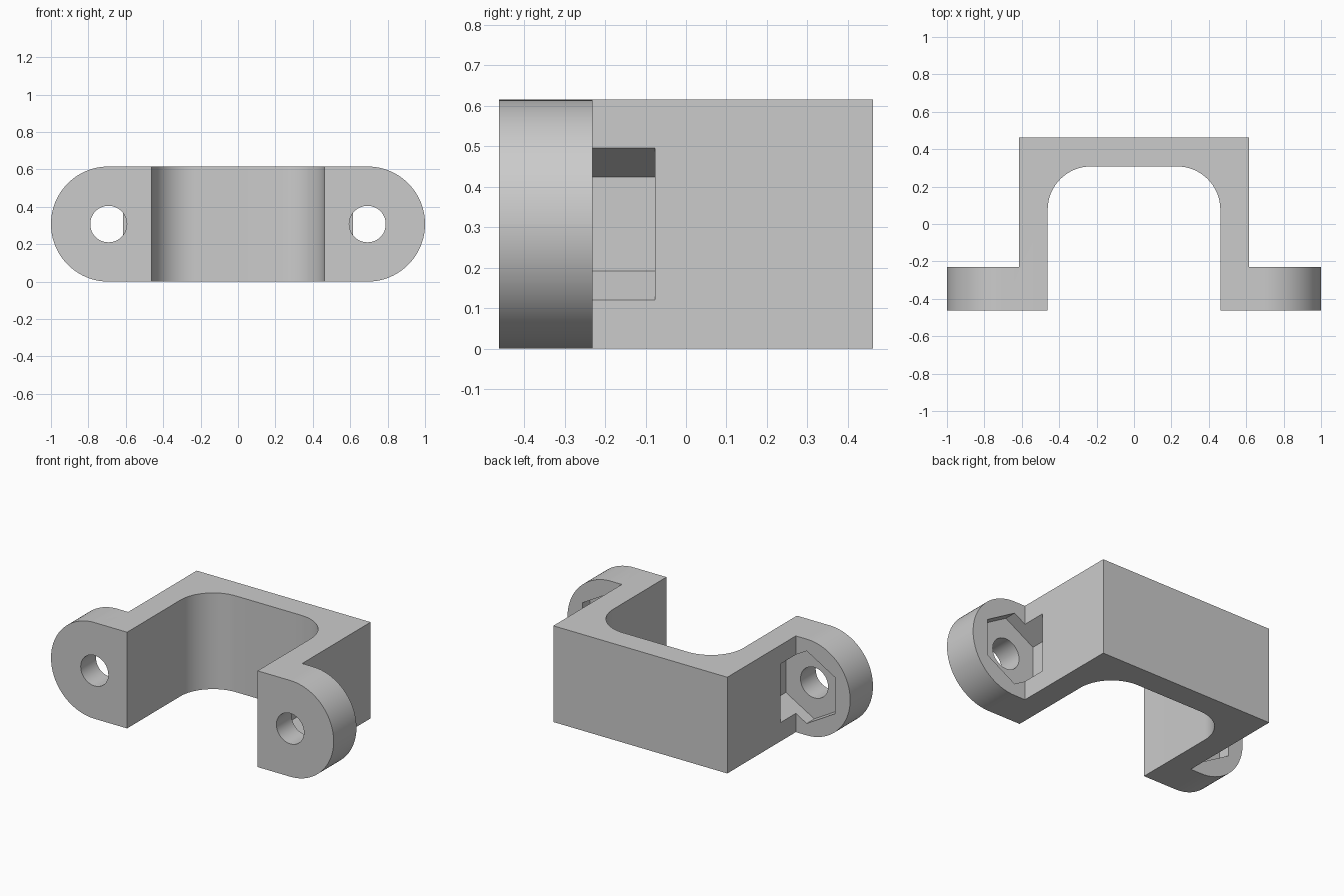
import bpy, bmesh
from math import sin, cos, tau, radians
from mathutils import Vector

cube = bpy.data.objects.get("Cube")
if cube:
    bpy.data.objects.remove(cube, do_unlink=True)

U = 1 / 13                      # design unit: the bracket is 26 units wide
HEIGHT = 8 * U
EAR_X, EAR_Z = 9 * U, 4 * U     # centre of each bolt hole

grey = bpy.data.materials.new("plain grey")
grey.use_nodes = True
colour = (0.6, 0.6, 0.6, 1)
grey.diffuse_color = colour
grey.node_tree.nodes["Principled BSDF"].inputs["Base Color"].default_value = colour


def make_object(name, bm):
    bmesh.ops.recalc_face_normals(bm, faces=bm.faces)
    mesh = bpy.data.meshes.new(name)
    bm.to_mesh(mesh)
    bm.free()
    mesh.materials.append(grey)
    obj = bpy.data.objects.new(name, mesh)
    bpy.context.collection.objects.link(obj)
    return obj


def prism(points, direction):
    bm = bmesh.new()
    face = bm.faces.new([bm.verts.new(p) for p in points])
    new = bmesh.ops.extrude_face_region(bm, geom=[face])["geom"]
    bmesh.ops.translate(bm, vec=direction,
                        verts=[v for v in new if isinstance(v, bmesh.types.BMVert)])
    return bm


def round_edges(bm, radius, segments, rule):
    edges = [e for e in bm.edges if rule(*(v.co for v in e.verts))]
    bmesh.ops.bevel(bm, geom=edges, offset=radius, segments=segments,
                    profile=0.5, affect='EDGES', clamp_overlap=False)


def cutter(name, side, sides, radius, y0, y1):
    ring = [(side * EAR_X + radius * sin(tau * i / sides), y0,
             EAR_Z + radius * cos(tau * i / sides)) for i in range(sides)]
    obj = make_object(name, prism(ring, Vector((0, y1 - y0, 0))))
    obj.hide_render = True
    return obj


# Channel outline with flat ears, mirrored across the middle
half = [(6, 4), (6, -6), (13, -6), (13, -3), (8, -3), (8, 6)]
outline = half + [(-x, y) for x, y in reversed(half)]
body = prism([(x * U, y * U, 0) for x, y in outline], Vector((0, 0, HEIGHT)))

# Rounded inner corners and rounded ear ends
round_edges(body, 3 * U, 16, lambda a, b: abs(a.z - b.z) > U
            and abs(a.y - 4 * U) < 0.01)
round_edges(body, 3.995 * U, 24, lambda a, b: abs(a.y - b.y) > U
            and min(abs(a.x), abs(b.x)) > 12.9 * U)
bracket = make_object("clamp_bracket", body)

# Bolt holes and hexagonal nut pockets
cutters = []
for side, label in ((1, "left"), (-1, "right")):
    cutters.append(cutter(label + "_nut_pocket", side, 6, 3.015 * U, -4 * U, -U))
    cutters.append(cutter(label + "_bolt_hole", side, 48, 1.27 * U, -7 * U, -2 * U))

bpy.ops.object.select_all(action='DESELECT')
bracket.select_set(True)
bpy.context.view_layer.objects.active = bracket
for tool in cutters:
    mod = bracket.modifiers.new(tool.name, 'BOOLEAN')
    mod.operation = 'DIFFERENCE'
    mod.solver = 'EXACT'
    mod.object = tool
    bpy.ops.object.modifier_apply(modifier=mod.name)
for tool in cutters:
    bpy.data.objects.remove(tool, do_unlink=True)

bpy.ops.object.shade_smooth_by_angle(angle=radians(30))
